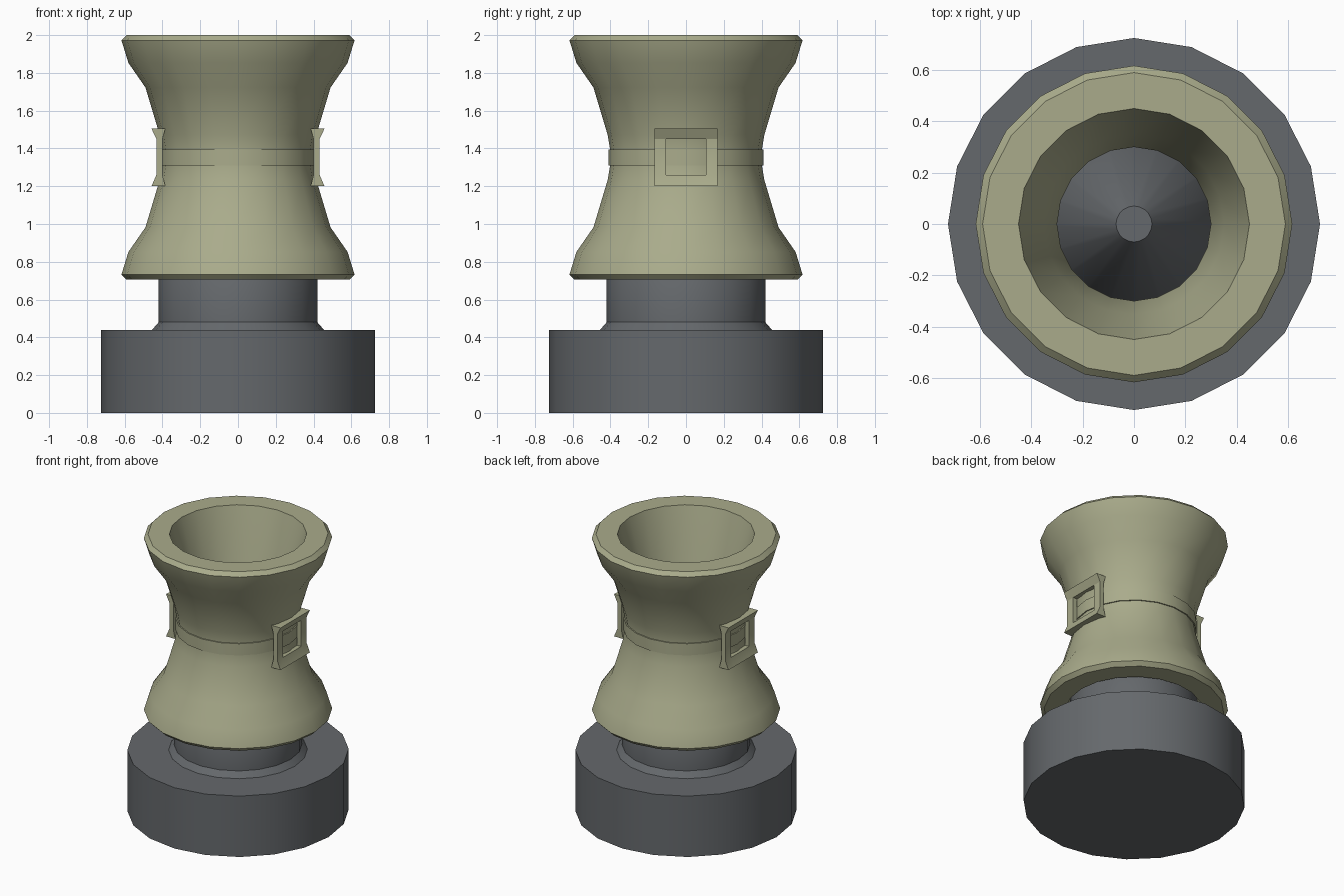
import bpy, bmesh
from math import sin, cos, pi, radians

if "Cube" in bpy.data.objects:
    bpy.data.objects.remove(bpy.data.objects["Cube"])

SIDES = 20


def material(name, rgb):
    m = bpy.data.materials.new(name)
    m.diffuse_color = (*rgb, 1)
    m.use_nodes = True
    m.node_tree.nodes["Principled BSDF"].inputs["Base Color"].default_value = m.diffuse_color
    return m


def finish(name, bm, mat, angle=35):
    bmesh.ops.recalc_face_normals(bm, faces=bm.faces)
    me = bpy.data.meshes.new(name)
    bm.to_mesh(me)
    bm.free()
    me.materials.append(mat)
    ob = bpy.data.objects.new(name, me)
    bpy.context.collection.objects.link(ob)
    bpy.ops.object.select_all(action='DESELECT')
    ob.select_set(True)
    bpy.context.view_layer.objects.active = ob
    bpy.ops.object.shade_smooth_by_angle(angle=radians(angle))
    return ob


def lathe(name, profile, mat, closed):
    """Revolve (radius, z) points; a closed profile makes a hollow ring."""
    bm = bmesh.new()
    rings = [[bm.verts.new((r * cos(2 * pi * i / SIDES), r * sin(2 * pi * i / SIDES), z))
              for i in range(SIDES)] for r, z in profile]
    pairs = list(zip(rings, rings[1:]))
    if closed:
        pairs.append((rings[-1], rings[0]))
    else:
        bm.faces.new(rings[0])
        bm.faces.new(rings[-1])
    for a, b in pairs:
        for i in range(SIDES):
            j = (i + 1) % SIDES
            bm.faces.new((a[i], a[j], b[j], b[i]))
    return finish(name, bm, mat)


def buckle(name, side, mat):
    """Square frame whose top and bottom flare away from the waist."""
    ys = (-0.168, -0.105, 0.105, 0.168)
    zs = (1.2, 1.26, 1.45, 1.505)
    outer = (0.458, 0.432, 0.432, 0.458)
    inner = (0.385, 0.40, 0.40, 0.385)
    bm = bmesh.new()
    front, back = ([[bm.verts.new((side * xs[k], y, zs[k])) for y in ys] for k in range(4)]
                   for xs in (outer, inner))
    for grid in (front, back):
        for k in range(3):
            for j in range(3):
                if (k, j) != (1, 1):
                    bm.faces.new((grid[k][j], grid[k][j + 1], grid[k + 1][j + 1], grid[k + 1][j]))
    # side walls on the outer rim and the window
    rim = [e for e in bm.edges if len(e.link_faces) == 1]
    bmesh.ops.bridge_loops(bm, edges=[e for e in rim if all(abs(v.co.y) > 0.15 or v.co.z < 1.21
                                                            or v.co.z > 1.5 for v in e.verts)])
    bmesh.ops.bridge_loops(bm, edges=[e for e in rim if all(abs(v.co.y) < 0.15 and 1.21 < v.co.z < 1.5
                                                            for v in e.verts)])
    return finish(name, bm, mat, 25)


green = material("olive", (0.40, 0.41, 0.26))
grey = material("dark_grey", (0.13, 0.14, 0.15))

# Base drum, neck and the cone hidden inside the body
lathe("base", [(0.725, 0), (0.725, 0.44), (0.455, 0.44), (0.42, 0.48),
               (0.42, 0.78), (0.07, 1.3)], grey, False)

# Hollow waisted body, symmetric about its waist
MID = 1.3525
half_out = [(0.395, 0.0), (0.415, 0.12), (0.49, 0.37), (0.58, 0.50), (0.617, 0.62), (0.59, 0.6475)]
half_in = [(0.45, 0.6475), (0.352, 0.30), (0.30, 0.08)]
upper = half_out + half_in
profile = [(r, MID + h) for r, h in upper] + [(r, MID - h) for r, h in reversed(upper[1:])]
lathe("body", profile, green, True)

# Strap round the waist
lathe("strap", [(0.38, 1.31), (0.41, 1.31), (0.41, 1.395), (0.38, 1.395)], green, True)

# Buckle on each side
for label, s in (("right", 1), ("left", -1)):
    buckle(label + "_buckle", s, green)
